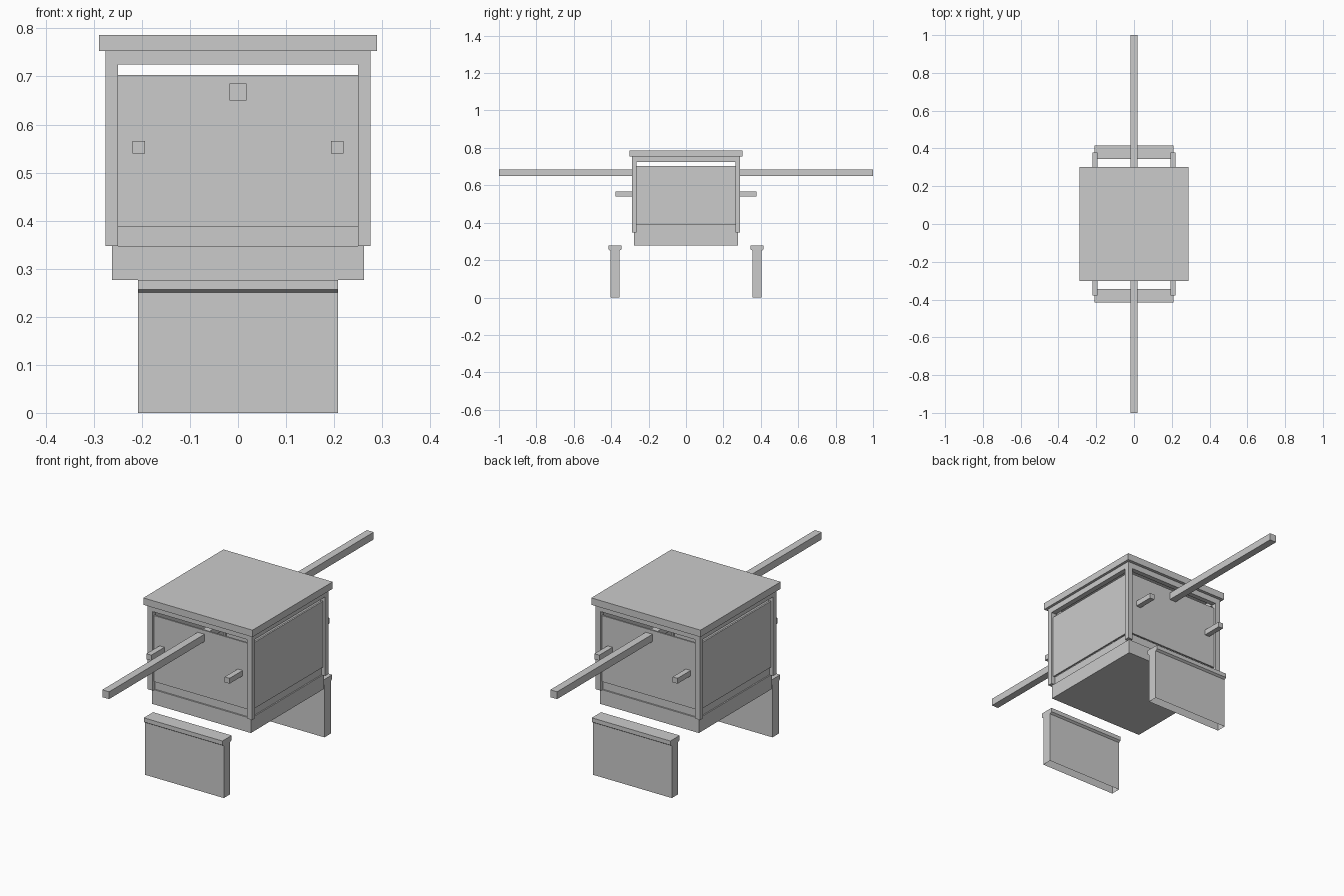
import bpy, bmesh

if "Cube" in bpy.data.objects:
    bpy.data.objects.remove(bpy.data.objects["Cube"])


def mesh_object(name, bm):
    bmesh.ops.recalc_face_normals(bm, faces=bm.faces)
    me = bpy.data.meshes.new(name)
    bm.to_mesh(me)
    bm.free()
    ob = bpy.data.objects.new(name, me)
    bpy.context.collection.objects.link(ob)
    return ob


def box(name, x, y, z):
    """Box from (min, max) pairs."""
    bm = bmesh.new()
    bmesh.ops.create_cube(bm, size=1)
    for v in bm.verts:
        v.co = [r[0] if c < 0 else r[1] for c, r in zip(v.co, (x, y, z))]
    return mesh_object(name, bm)


def mirrored(r, s):
    return tuple(sorted((r[0] * s, r[1] * s)))


def trestle(name, yc):
    """Board with a wider cap, open underneath: profile extruded along x."""
    prof = [(-.024, 0), (-.024, .25), (-.035, .257), (-.035, .277),
            (.035, .277), (.035, .257), (.024, .25), (.024, 0)]
    bm = bmesh.new()
    rows = [[bm.verts.new((x, yc + y, z)) for y, z in prof] for x in (-.208, .208)]
    for i in range(len(prof) - 1):
        bm.faces.new((rows[0][i], rows[0][i + 1], rows[1][i + 1], rows[1][i]))
    for row in rows:
        bm.faces.new(row)
    mesh_object(name, bm)


# roof and floor base
box("roof", (-.289, .289), (-.303, .303), (.753, .786))
box("base", (-.262, .262), (-.277, .277), (.277, .347))

# carrying pole
box("carrying_pole", (-.018, .018), (-1, 1), (.65, .685))

for s, side in ((-1, "front"), (1, "back")):
    # front and back walls
    box(side + "_panel", (-.25, .25), mirrored((.271, .279), s), (.387, .703))
    box(side + "_sill", (-.25, .25), mirrored((.258, .27), s), (.347, .387))
    box(side + "_top_rail", (-.25, .25), mirrored((.264, .288), s), (.725, .753))
    # support boards
    trestle(side + "_trestle", .38 * s)
    for t, hand in ((-1, "left"), (1, "right")):
        # corner posts and hand grips
        box(f"{side}_{hand}_post", mirrored((.25, .276), t),
            mirrored((.264, .288), s), (.347, .753))
        box(f"{side}_{hand}_grip", mirrored((.194, .22), t),
            mirrored((.275, .378), s), (.54, .566))

for t, hand in ((-1, "left"), (1, "right")):
    # side walls
    box(hand + "_panel", mirrored((.258, .266), t), (-.264, .264), (.387, .703))
    box(hand + "_sill", mirrored((.244, .256), t), (-.264, .264), (.347, .387))
    box(hand + "_top_rail", mirrored((.25, .276), t), (-.264, .264), (.725, .753))
